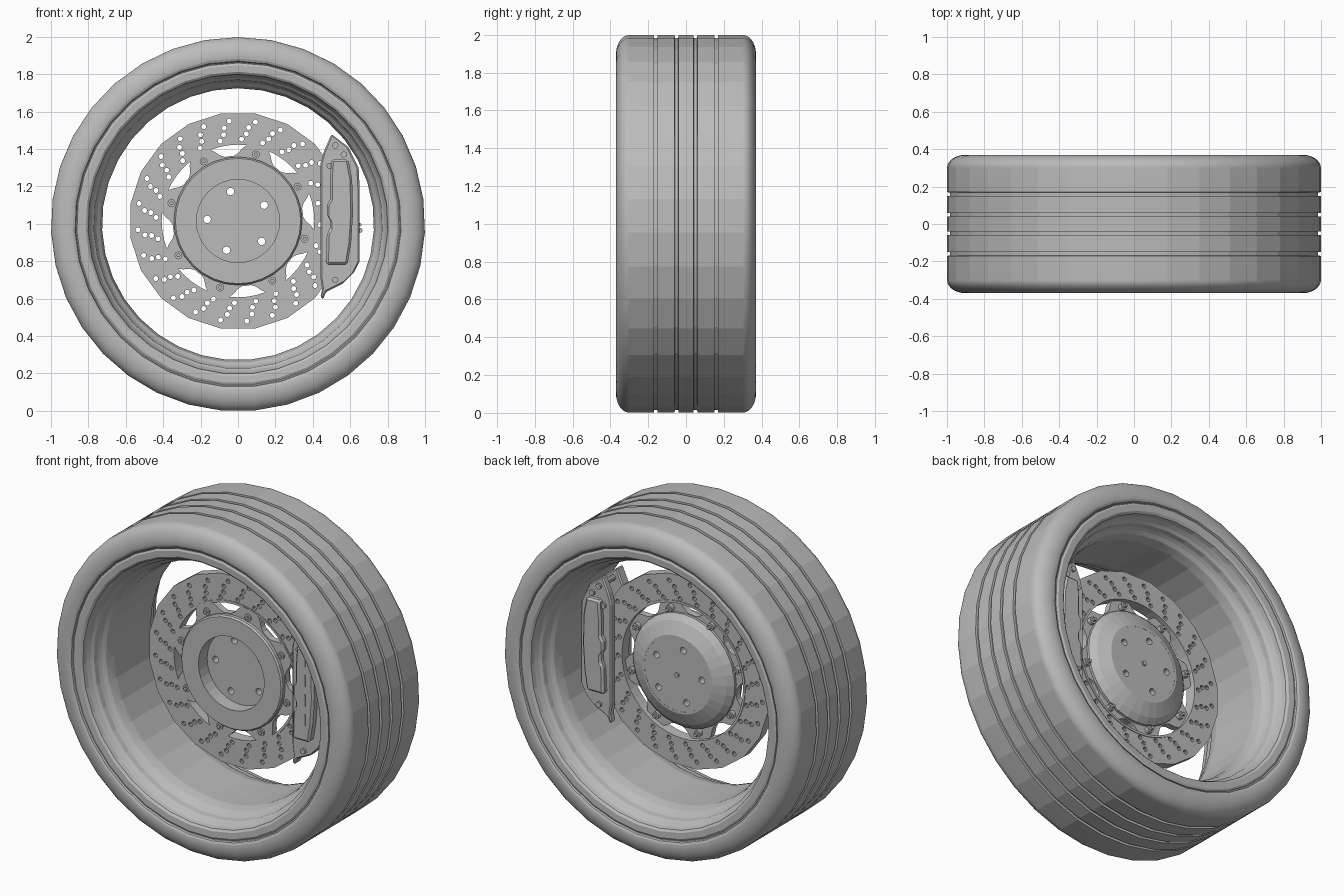
import bpy, bmesh, math
from math import sin, cos, pi, radians

old = bpy.data.objects.get("Cube")
if old:
    bpy.data.objects.remove(old, do_unlink=True)

grey = bpy.data.materials.new("plain_grey")
grey.use_nodes = True
grey.diffuse_color = (0.5, 0.5, 0.5, 1)
grey.node_tree.nodes["Principled BSDF"].inputs["Base Color"].default_value = (0.5, 0.5, 0.5, 1)

WHEEL_Z, BRAKE_Z = 0.998, 1.015


def add_object(name, mesh, angle=None):
    ob = bpy.data.objects.new(name, mesh)
    bpy.context.collection.objects.link(ob)
    mesh.materials.clear()
    mesh.materials.append(grey)
    for p in mesh.polygons:
        p.material_index = 0
        p.use_smooth = False
    if angle:
        bpy.ops.object.select_all(action="DESELECT")
        ob.select_set(True)
        bpy.context.view_layer.objects.active = ob
        bpy.ops.object.shade_smooth_by_angle(angle=radians(angle))
    return ob


def lathe(name, profile, sides, centre, phase=0.0, angle=None):
    """Spin a closed loop of (y, radius) points about the axle."""
    bm = bmesh.new()
    cx, cz = centre
    rings = []
    for i in range(sides):
        a = phase + 2 * pi * i / sides
        rings.append([bm.verts.new((cx + r * cos(a), y, cz + r * sin(a))) for y, r in profile])
    n = len(profile)
    for i in range(sides):
        p, q = rings[i], rings[(i + 1) % sides]
        for j in range(n):
            k = (j + 1) % n
            bm.faces.new((p[j], p[k], q[k], q[j]))
    bmesh.ops.recalc_face_normals(bm, faces=bm.faces)
    mesh = bpy.data.meshes.new(name)
    bm.to_mesh(mesh)
    bm.free()
    return add_object(name, mesh, angle)


def circle(x, z, r, n, phase=0.0):
    return [(x + r * cos(phase + 2 * pi * i / n), z + r * sin(phase + 2 * pi * i / n)) for i in range(n)]


def plate(name, loops, y0, y1, bevel=0.0):
    """Cut a flat plate from (x, z) outlines; inner loops become holes."""
    cu = bpy.data.curves.new(name + "_outline", "CURVE")
    cu.dimensions = "2D"
    cu.fill_mode = "BOTH"
    cu.extrude = (y1 - y0) / 2
    for loop in loops:
        sp = cu.splines.new("POLY")
        sp.points.add(len(loop) - 1)
        for pt, (x, z) in zip(sp.points, loop):
            pt.co = (x, z, 0, 1)
        sp.use_cyclic_u = True
    tmp = bpy.data.objects.new(name + "_tmp", cu)
    bpy.context.collection.objects.link(tmp)
    deps = bpy.context.evaluated_depsgraph_get()
    mesh = bpy.data.meshes.new_from_object(tmp.evaluated_get(deps))
    bpy.data.objects.remove(tmp, do_unlink=True)
    mid = (y0 + y1) / 2
    for v in mesh.vertices:
        x, z, d = v.co
        v.co = (x, mid - d, z)
    bm = bmesh.new()
    bm.from_mesh(mesh)
    bmesh.ops.remove_doubles(bm, verts=bm.verts, dist=0.0001)
    bmesh.ops.recalc_face_normals(bm, faces=bm.faces)
    bm.to_mesh(mesh)
    bm.free()
    ob = add_object(name, mesh)
    if bevel:
        m = ob.modifiers.new("Bevel", "BEVEL")
        m.width = bevel
        m.segments = 1
        m.limit_method = "ANGLE"
    return ob


def mirrored(half):
    """Extend a front half profile with its reflection across y = 0."""
    return half + [(-y, r) for y, r in reversed(half)]


# Tyre: beads, rounded shoulders and four tread grooves
tyre = [(-0.30, 0.80), (-0.345, 0.855), (-0.352, 0.868), (-0.362, 0.872), (-0.368, 0.885)]
steps = 14
tyre += [(-0.30 - 0.07 * cos(pi / 2 * i / steps), 0.90 + 0.10 * sin(pi / 2 * i / steps))
         for i in range(steps + 1)]
for y in (-0.16, -0.05):
    tyre += [(y - 0.01, 1.0), (y - 0.009, 0.986), (y + 0.009, 0.986), (y + 0.01, 1.0)]
lathe("tyre", mirrored(tyre), 35, (0, WHEEL_Z), pi / 2, 10)

# Rim: flanges, stepped bead seats and a plain barrel
rim = [(-0.30, 0.81), (-0.34, 0.86), (-0.356, 0.862), (-0.362, 0.85), (-0.36, 0.815),
       (-0.35, 0.802), (-0.325, 0.797), (-0.30, 0.785), (-0.285, 0.772), (-0.255, 0.768),
       (-0.235, 0.758), (-0.215, 0.74), (-0.19, 0.733), (-0.16, 0.727)]
rim_outer = [(0.16, 0.745), (-0.16, 0.745)]
lathe("rim", mirrored(rim) + rim_outer, 35, (0, WHEEL_Z), pi / 2, 10)

# Brake disc with curved rows of drilled holes
centre = (0, BRAKE_Z)
loops = [circle(0, BRAKE_Z, 0.582, 20, pi / 20), circle(0, BRAKE_Z, 0.412, 48)]
for i in range(24):
    for r, turn in ((0.537, 0), (0.503, 3.5), (0.468, 4.5), (0.438, 7.5)):
        a = radians(i * 15 + 5 + turn)
        loops.append(circle(r * cos(a), BRAKE_Z + r * sin(a), 0.0135, 10))
plate("brake_disc", loops, -0.03, 0.03)
lathe("disc_inner_ring", [(-0.034, 0.408), (-0.034, 0.422), (0.034, 0.422), (0.034, 0.408)], 48, centre)

# Lobed carrier joining the hat to the disc
bolt_angles = [radians(30 + 45 * i) for i in range(8)]
lobes = []
for i in range(96):
    a = 2 * pi * i / 96
    wave = max(-1, min(1, 1.8 * cos(8 * (a - bolt_angles[0])) + 0.3))
    r = 0.382 + 0.033 * wave
    lobes.append((r * cos(a), BRAKE_Z + r * sin(a)))
plate("disc_carrier", [lobes, circle(0, BRAKE_Z, 0.31, 48)], -0.035, 0.005)

# Hat: raised front ring, tapered back, drilled mounting floor
lathe("hat", [(-0.065, 0.222), (-0.065, 0.335), (-0.055, 0.343), (0.02, 0.343), (0.05, 0.31),
              (0.085, 0.235), (0.085, 0.222)], 32, centre)
floor = [circle(0, BRAKE_Z, 0.226, 32)]
for i in range(5):
    a = radians(32 + 72 * i)
    floor.append(circle(0.165 * cos(a), BRAKE_Z - 0.003 + 0.165 * sin(a), 0.02, 12))
plate("hat_floor", floor, 0.02, 0.084)
plate("centre_boss", [circle(0, BRAKE_Z, 0.014, 10)], 0.08, 0.095)

# Carrier bolts with washers, showing on both sides
for i, a in enumerate(bolt_angles):
    x, z = 0.368 * cos(a), BRAKE_Z + 0.368 * sin(a)
    plate(f"carrier_washer_{i}", [circle(x, z, 0.021, 12)], -0.045, 0.03)
    plate(f"carrier_bolt_{i}", [circle(x, z, 0.011, 6)], -0.055, 0.05)

# Caliper halves either side of the disc, joined by an outer bridge
outline = [(0.50, 1.48), (0.59, 1.41), (0.645, 1.30), (0.65, 1.20), (0.65, 0.80), (0.62, 0.74),
           (0.56, 0.68), (0.47, 0.635), (0.455, 0.595), (0.44, 0.61), (0.45, 0.65),
           (0.44, 0.72), (0.44, 1.32), (0.46, 1.39)]
plate("caliper_front_half", [outline], -0.11, -0.045, 0.008)
plate("caliper_rear_half", [outline], 0.045, 0.09, 0.008)
bridge = [(0.59, 1.405), (0.643, 1.30), (0.648, 1.20), (0.648, 0.80), (0.62, 0.745),
          (0.565, 0.69), (0.52, 0.70), (0.60, 0.85), (0.60, 1.20), (0.55, 1.38)]
plate("caliper_bridge", [bridge], -0.05, 0.05)

# Piston housings with a notched inner edge
housing = [(0.50, 1.345), (0.59, 1.345), (0.61, 1.24), (0.615, 1.06), (0.605, 0.90), (0.585, 0.78),
           (0.47, 0.78), (0.475, 0.95), (0.492, 0.97), (0.492, 1.02), (0.475, 1.05),
           (0.475, 1.10), (0.492, 1.13), (0.492, 1.24)]
plate("piston_housing_front", [housing], -0.155, -0.10, 0.012)
plate("piston_housing_rear", [housing], 0.08, 0.125, 0.012)
for i in range(4):
    z = 0.88 + 0.12 * i
    slot = [(0.556, z), (0.564, z), (0.564, z + 0.07), (0.556, z + 0.07)]
    plate(f"housing_rib_{i}", [slot], -0.16, -0.153)

# Caliper bolts and bleed nipple
for i, (x, z) in enumerate([(0.52, 1.42), (0.565, 1.37), (0.49, 1.31), (0.485, 0.80), (0.52, 0.70)]):
    plate(f"caliper_bolt_{i}", [circle(x, z, 0.017, 10)], -0.122, 0.105)
plate("bleed_nipple", [circle(0.652, 0.965, 0.014, 8)], -0.08, -0.04)
plate("bleed_nipple_cap", [circle(0.652, 0.995, 0.009, 8)], -0.075, -0.045)
